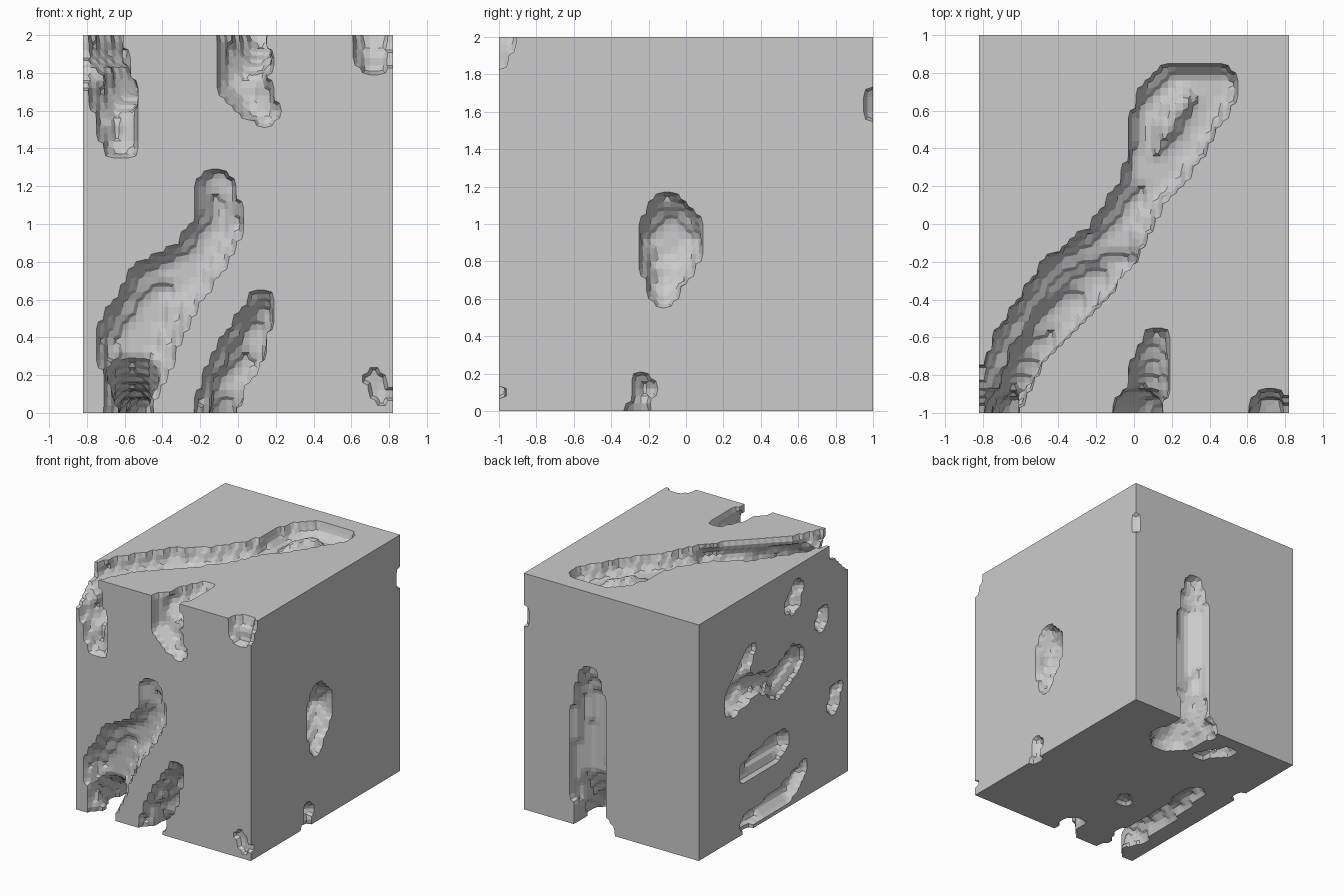
import bpy, bmesh
from mathutils import Vector

if "Cube" in bpy.data.objects:
    bpy.data.objects.remove(bpy.data.objects["Cube"])

STEP = 0.04
COUNT = (41, 50, 50)
LOW = Vector((-0.82, -1, 0))
HIGH = Vector((0.82, 1, 2))

hollow = set()


def carve_ball(center, radius):
    """Mark every grid cell whose middle lies inside the ball."""
    spans = []
    for axis in range(3):
        first = int((center[axis] - radius - LOW[axis]) / STEP) - 1
        last = int((center[axis] + radius - LOW[axis]) / STEP) + 1
        spans.append(range(max(first, 0), min(last + 1, COUNT[axis])))
    for i in spans[0]:
        for j in spans[1]:
            for k in spans[2]:
                middle = LOW + Vector((i + .5, j + .5, k + .5)) * STEP
                if (middle - center).length < radius:
                    hollow.add((i, j, k))


def carve_tunnel(path):
    """Sweep a ball of changing radius along a path of (x, y, z, radius)."""
    for start, end in zip(path, path[1:]):
        a, b = Vector(start), Vector(end)
        parts = max(1, int((b - a).length / STEP))
        for n in range(parts + 1):
            p = a.lerp(b, n / parts)
            carve_ball(p.xyz, p.w)


def on_front(points, y=-1):
    return [(x, y, z, r) for x, z, r in points]


def on_side(points, x=-0.82):
    return [(x, y, z, r) for y, z, r in points]


def on_floor(points, z=0):
    return [(x, y, z, r) for x, y, r in points]


# Long gully across the top, falling down the front
carve_tunnel([(-.78, -1.02, 1.94, .13), (-.6, -.64, 1.96, .14), (-.34, -.32, 1.98, .18),
              (-.12, -.12, 1.99, .15), (.06, .2, 1.98, .12)])
carve_tunnel(on_front([(-.78, 2, .15), (-.67, 1.72, .12), (-.62, 1.44, .1)]))
carve_tunnel([(-.66, -.98, 1.62, .1), (-.54, -.74, 1.8, .13), (-.31, -.4, 1.86, .13),
              (-.08, -.2, 1.9, .1)])

# Ring shaped back end of the gully around a low island
carve_tunnel(on_floor([(.06, .2, .11), (.05, .45, .08), (.09, .63, .09), (.2, .76, .08),
                       (.46, .74, .1), (.39, .62, .1), (.3, .46, .1), (.18, .3, .11),
                       (.06, .2, .11)], 1.97))
carve_tunnel(on_floor([(.18, .46, .24), (.24, .66, .24)], 2.2))

# Notches along the upper front edge
carve_tunnel(on_front([(.02, 1.98, .13), (.02, 1.76, .13), (.14, 1.59, .08)]))
carve_tunnel([(.05, -.98, 1.84, .12), (.07, -.86, 1.92, .12), (.12, -.64, 1.99, .08)])
carve_tunnel(on_front([(.72, 2, .12), (.72, 1.87, .09)]))

# Big front cave, deepening downwards into the slot under the base
carve_tunnel([(-.11, -1, 1.19, .1), (-.1, -1.02, 1, .13), (-.22, -1.02, .8, .14),
              (-.42, -1.06, .62, .21), (-.53, -1.05, .38, .22), (-.57, -1, .12, .13),
              (-.57, -1, 0, .12)])
carve_tunnel([(-.55, -.96, .25, .13), (-.56, -.75, .06, .13), (-.56, -.45, .01, .11),
              (-.5, .18, 0, .07)])

# Slanting front slot, undercut on its lower side, and the pit in the corner
carve_tunnel(on_front([(.13, .58, .07), (0, .33, .11), (-.11, .06, .11), (-.12, 0, .1)]))
carve_tunnel([(.13, -.93, .5, .07), (.04, -.91, .27, .1), (-.06, -.89, .1, .1),
              (-.07, -.84, 0, .09)])
carve_tunnel(on_front([(.73, .17, .06), (.76, .09, .05)]))

# Hollows on the right-hand wall and its back edge
carve_tunnel(on_side([(-.1, 1.1, .08), (-.08, .92, .18), (-.12, .65, .08)], .82))
carve_tunnel(on_side([(-.23, .12, .07), (-.26, 0, .05)], .82))
carve_tunnel([(.87, 1, 1.67, .08), (.87, 1, 1.58, .08)])

# Hollows on the left-hand wall
carve_tunnel(on_side([(-.31, 1.79, .08), (-.26, 1.71, .1)]))
carve_tunnel(on_side([(-.67, 1.46, .07), (-.64, 1.41, .08)]))
carve_tunnel(on_side([(-.84, .75, .07), (-.8, .65, .08)]))
carve_tunnel(on_side([(.31, 1.52, .06), (.42, 1.35, .1), (.53, 1.18, .13),
                      (.22, 1.21, .09), (.05, 1.15, .08)]))
carve_tunnel(on_side([(-.06, 1.11, .2), (-.26, 1.21, .2)], -.95))
carve_tunnel(on_side([(.36, .52, .13), (-.08, .58, .15)], -.89))
carve_tunnel(on_side([(.38, .08, .07), (0, .12, .08), (-.2, .14, .1), (-.4, .25, .06)]))

# Tall back groove, sloping inwards where it runs under the base
carve_tunnel([(.21, 1, 1.3, .08), (.21, 1, 1.08, .15), (.21, 1, .4, .17),
              (.19, 1, 0, .15)])
carve_tunnel([(.21, 1, .4, .16), (.19, .85, .12, .17), (.18, .71, 0, .19),
              (.1, .92, 0, .15)])

# Small pits under the base
carve_tunnel(on_floor([(-.16, .65, .06), (-.28, .82, .07)]))
carve_tunnel(on_floor([(-.15, -.32, .06), (-.13, -.27, .06)]))


def is_solid(cell):
    inside = all(0 <= c < n for c, n in zip(cell, COUNT))
    return inside and cell not in hollow


# Skin the remaining solid cells
bm = bmesh.new()
corners = {}


def corner(key):
    if key not in corners:
        corners[key] = bm.verts.new(LOW + Vector(key) * STEP)
    return corners[key]


for i in range(COUNT[0]):
    for j in range(COUNT[1]):
        for k in range(COUNT[2]):
            cell = (i, j, k)
            if cell in hollow:
                continue
            for axis in range(3):
                u, v = (axis + 1) % 3, (axis + 2) % 3
                for side in (0, 1):
                    beside = list(cell)
                    beside[axis] += 2 * side - 1
                    if is_solid(tuple(beside)):
                        continue
                    ring = []
                    for du, dv in ((0, 0), (1, 0), (1, 1), (0, 1)):
                        key = list(cell)
                        key[axis] += side
                        key[u] += du
                        key[v] += dv
                        ring.append(corner(tuple(key)))
                    bm.faces.new(ring if side else ring[::-1])

# Chamfer the steps, keeping the outer walls flat
moved = {}
for vert in bm.verts:
    others = [e.other_vert(vert).co for e in vert.link_edges]
    target = sum(others, Vector()) / len(others)
    for axis in range(3):
        here = vert.co[axis]
        if min(abs(here - LOW[axis]), abs(here - HIGH[axis])) < STEP / 4:
            target[axis] = here
    moved[vert] = target
for vert, target in moved.items():
    vert.co = target
bmesh.ops.dissolve_limit(bm, angle_limit=0.03, verts=bm.verts[:], edges=bm.edges[:])
bmesh.ops.triangulate(bm, faces=[f for f in bm.faces if len(f.verts) > 4])

mesh = bpy.data.meshes.new("eroded_block")
bm.to_mesh(mesh)
bm.free()
block = bpy.data.objects.new("eroded_block", mesh)
bpy.context.collection.objects.link(block)

# Plain stone colour
stone = bpy.data.materials.new("stone_grey")
stone.use_nodes = True
grey = (0.6, 0.6, 0.6, 1)
stone.diffuse_color = grey
stone.node_tree.nodes["Principled BSDF"].inputs["Base Color"].default_value = grey
mesh.materials.append(stone)
